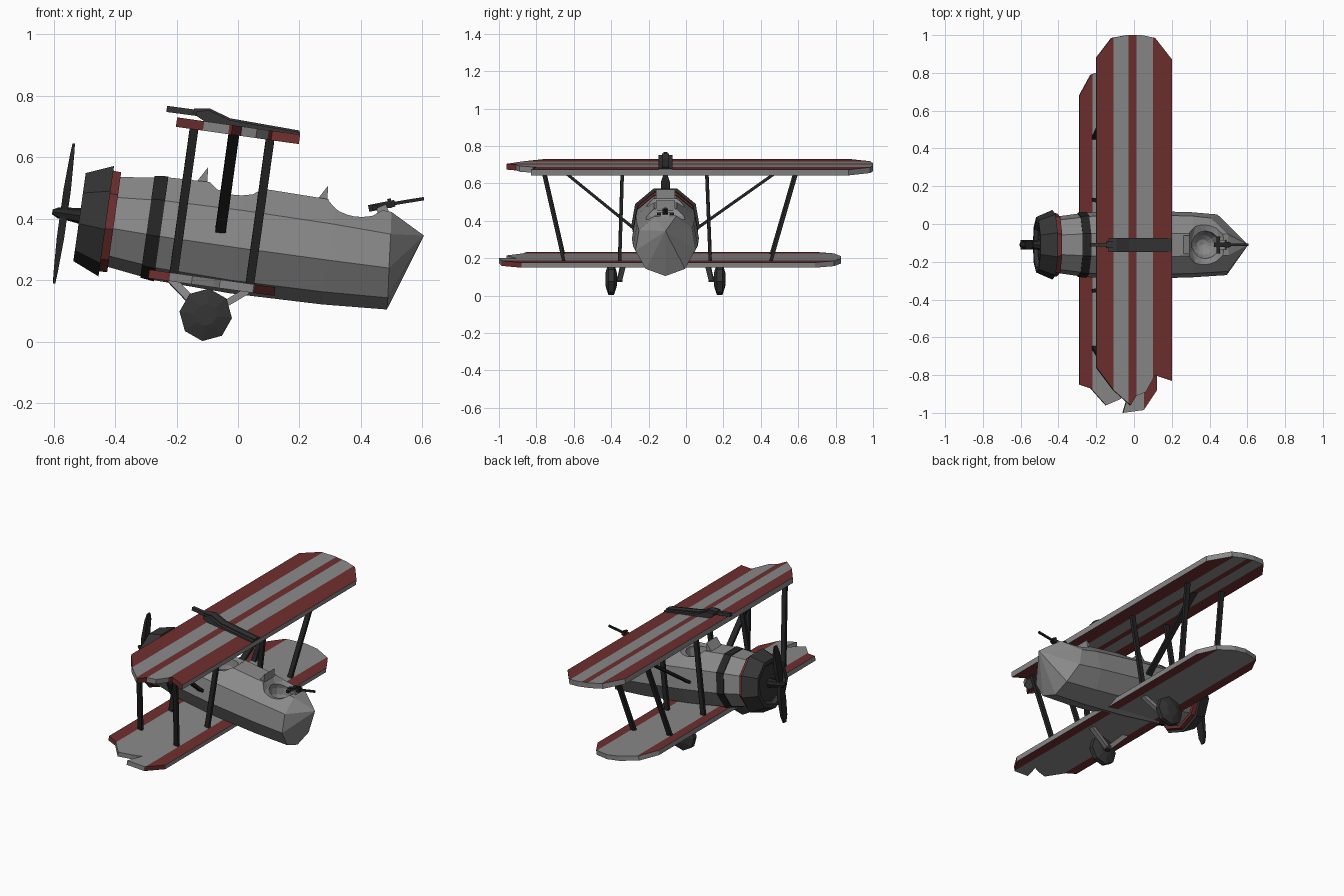
import bpy, bmesh, math
from mathutils import Vector, Matrix

if "Cube" in bpy.data.objects:
    bpy.data.objects.remove(bpy.data.objects["Cube"])


def material(name, r, g, b):
    m = bpy.data.materials.new(name)
    m.use_nodes = True
    m.diffuse_color = (r, g, b, 1)
    m.node_tree.nodes["Principled BSDF"].inputs["Base Color"].default_value = (r, g, b, 1)
    return m


grey = material("grey canvas", 0.25, 0.25, 0.25)
red = material("dark red paint", 0.16, 0.028, 0.028)
iron = material("dark iron", 0.035, 0.035, 0.035)
black = material("black strut", 0.018, 0.018, 0.018)

# The whole craft sits nose up; (s, y, h) is along the body, sideways, and up from its axis
TILT = math.radians(8)
CO, SI = math.cos(TILT), math.sin(TILT)
MID = -0.11
SIDES = 9
FRAME = Matrix.Translation((0, 0, 0.337)) @ Matrix.Rotation(TILT, 4, 'Y')


def finish(name, bm, mats, tilted=True):
    if tilted:
        bm.transform(FRAME)
    bmesh.ops.recalc_face_normals(bm, faces=bm.faces)
    me = bpy.data.meshes.new(name)
    bm.to_mesh(me)
    bm.free()
    ob = bpy.data.objects.new(name, me)
    bpy.context.collection.objects.link(ob)
    for m in mats:
        me.materials.append(m)
    return ob


def skin(bm, rings):
    n = len(rings[0])
    for a, b in zip(rings, rings[1:]):
        for i in range(n):
            bm.faces.new((a[i], a[(i + 1) % n], b[(i + 1) % n], b[i]))


def ring(bm, s, r, sides=SIDES, shift=None):
    verts = []
    for i in range(sides):
        a = -math.pi / 2 + 2 * math.pi * i / sides
        back = shift[i] if shift else 0
        verts.append(bm.verts.new((s + back, MID + r * math.cos(a), r * math.sin(a))))
    return verts


def lathe(name, profile, mat, sides=SIDES):
    bm = bmesh.new()
    rings = [ring(bm, s, r, sides) for s, r in profile]
    skin(bm, rings)
    bm.faces.new(rings[0])
    bm.faces.new(rings[-1])
    return finish(name, bm, [mat])


def bar(name, a, b, wide, thick, mat):
    a, b = Vector(a), Vector(b)
    d = (b - a).normalized()
    ref = Vector((0, 1, 0)) if abs(d.x) > 0.8 else Vector((1, 0, 0))
    u = (ref - d * ref.dot(d)).normalized() * wide / 2
    v = d.cross(u).normalized() * thick / 2
    bm = bmesh.new()
    ends = [[bm.verts.new(p + u * i + v * j) for i, j in ((1, 1), (-1, 1), (-1, -1), (1, -1))]
            for p in (a, b)]
    skin(bm, ends)
    bm.faces.new(ends[0])
    bm.faces.new(ends[1])
    return finish(name, bm, [mat], False)


def slab(name, outline, half, mat):
    """Side profile (s, h) given thickness across the body."""
    bm = bmesh.new()
    sides = [[bm.verts.new((s, MID + k * half, h)) for s, h in outline] for k in (-1, 1)]
    skin(bm, sides)
    bm.faces.new(sides[0])
    bm.faces.new(sides[1])
    return finish(name, bm, [mat])


# Fuselage: nine-sided tube closing to a broken tail point
bm = bmesh.new()
tail_shift = [0.012, 0.01, -0.05, -0.1, -0.02, -0.017, -0.01, 0, 0.01]
rings = [ring(bm, s, r) for s, r in ((-0.42, 0.15), (-0.25, 0.174), (0.0, 0.182), (0.3, 0.176))]
rings.append(ring(bm, 0.5, 0.163, shift=tail_shift))
skin(bm, rings)
bm.faces.new(rings[0])
tip = bm.verts.new((0.598, MID, 0.092))
for i in range(SIDES):
    bm.faces.new((rings[-1][i], rings[-1][(i + 1) % SIDES], tip))
fuselage = finish("fuselage", bm, [grey])


# Cockpits: a dished rim with a deeper well below it
def carve(s, h, size):
    bm = bmesh.new()
    bmesh.ops.create_uvsphere(bm, u_segments=14, v_segments=8, radius=1)
    bm.transform(Matrix.Translation((s, MID, h)) @ Matrix.Diagonal((*size, 1)))
    cutter = finish("cockpit_cutter", bm, [grey])
    cutter.hide_render = True
    mod = fuselage.modifiers.new("cockpit", 'BOOLEAN')
    mod.object = cutter
    mod.solver = 'EXACT'
    bpy.context.view_layer.objects.active = fuselage
    bpy.ops.object.modifier_apply(modifier=mod.name)
    bpy.data.objects.remove(cutter)


carve(-0.03, 0.2, (0.105, 0.2, 0.075))
carve(-0.03, 0.13, (0.075, 0.075, 0.11))
carve(0.365, 0.19, (0.105, 0.2, 0.082))
carve(0.365, 0.1, (0.08, 0.075, 0.1))

# Windscreens
for name, s, h in (("front_windscreen", -0.16, 0.16), ("rear_windscreen", 0.235, 0.155)):
    slab(name, [(s, h), (s + 0.032, h + 0.055), (s + 0.036, h)], 0.05, grey)

# Nose: cowling, trim ring, body band, propeller
lathe("engine_cowling", [(-0.432, 0.14), (-0.432, 0.187), (-0.52, 0.149), (-0.52, 0.125), (-0.5, 0.11)], iron)
lathe("trim_ring", [(-0.436, 0.171), (-0.406, 0.169)], red)
lathe("body_band", [(-0.297, 0.172), (-0.252, 0.178)], black)
lathe("propeller_hub", [(-0.61, 0.008), (-0.59, 0.018), (-0.55, 0.022), (-0.49, 0.03)], black, 8)
for side in (-1, 1):
    bm = bmesh.new()
    blade = []
    for h, w, t in ((0, 0.012, 0.012), (0.08, 0.026, 0.012), (0.19, 0.024, 0.007), (0.23, 0.012, 0.004)):
        blade.append([bm.verts.new((-0.572 + i * t, MID + j * w, side * h))
                      for i, j in ((-1, -1), (1, -1), (1, 1), (-1, 1))])
    skin(bm, blade)
    bm.faces.new(blade[0])
    bm.faces.new(blade[-1])
    finish("propeller_blade", bm, [black])


# Wings: rounded on one tip, torn on the other, striped along the span
def wing(name, outline, base, top, cuts):
    def along(x):
        return (x - SI * (base + top) / 2) / CO

    bm = bmesh.new()
    loops = [[bm.verts.new((along(x), y, h)) for x, y in outline] for h in (base, top)]
    skin(bm, loops)
    for loop in loops:
        bm.faces.new(loop)
    cuts = [along(x) for x in cuts]
    for s in cuts:
        bmesh.ops.bisect_plane(bm, geom=bm.verts[:] + bm.edges[:] + bm.faces[:],
                               plane_co=(s, 0, 0), plane_no=(1, 0, 0))
    bmesh.ops.recalc_face_normals(bm, faces=bm.faces)
    for f in bm.faces:
        c = f.calc_center_median()
        torn = c.y < -0.7 and abs(f.normal.x) < 0.95
        if abs(f.normal.z) > 0.5 or torn:
            f.material_index = (1 + sum(c.x > s for s in cuts)) % 2
    finish(name, bm, [grey, red])


wing("upper_wing",
     [(-0.2, 0.88), (-0.12, 0.985), (-0.04, 1), (0.04, 1), (0.11, 0.985), (0.2, 0.87),
      (0.2, -0.83), (0.11, -0.8), (0.06, -0.89), (0.01, -0.91), (-0.02, -0.96),
      (-0.11, -0.88), (-0.2, -0.76)],
     0.33, 0.361, (-0.112, -0.03, 0.012, 0.098))
wing("lower_wing",
     [(-0.29, 0.68), (-0.23, 0.79), (-0.12, 0.83), (-0.04, 0.83), (0.06, 0.79), (0.12, 0.69),
      (0.12, -0.88), (0.05, -0.985), (-0.06, -1), (-0.03, -0.9), (-0.08, -0.93),
      (-0.15, -0.96), (-0.23, -0.87), (-0.29, -0.85)],
     -0.17, -0.142, (-0.222, 0.052))

# Wing struts: front and rear of each bay, plus diagonal braces to the body
for low, high in ((-0.65, -0.765), (-0.355, -0.34), (0.13, 0.11), (0.45, 0.595)):
    bar("front_strut", (-0.212, low, 0.2), (-0.142, high, 0.7), 0.028, 0.018, black)
    bar("rear_strut", (0.036, low, 0.17), (0.106, high, 0.67), 0.028, 0.018, black)
for low, high in ((-0.28, -0.68), (0.06, 0.52)):
    bar("diagonal_brace", (-0.057, low, 0.36), (-0.012, high, 0.685), 0.034, 0.016, black)

# Gun on the top wing
slab("wing_gun_body", [(0.152, 0.355), (0.152, 0.368), (-0.08, 0.376), (-0.15, 0.398),
                       (-0.19, 0.39), (-0.19, 0.375), (-0.15, 0.355)], 0.037, iron)
slab("wing_gun_ridge", [(0.15, 0.36), (0.15, 0.374), (-0.08, 0.382), (-0.15, 0.405),
                        (-0.2, 0.398), (-0.2, 0.38)], 0.018, iron)
bar("wing_gun_barrel", (-0.232, MID, 0.757), (-0.12, MID, 0.742), 0.02, 0.02, iron)

# Gun at the rear cockpit
bar("rear_gun_mount", (0.485, MID, 0.39), (0.465, MID, 0.44), 0.035, 0.05, grey)
bar("rear_gun_body", (0.425, MID, 0.433), (0.51, MID, 0.45), 0.025, 0.022, black)
bar("rear_gun_barrel", (0.5, MID, 0.448), (0.605, MID, 0.465), 0.011, 0.011, black)
bar("rear_gun_grip", (0.445, MID - 0.045, 0.437), (0.445, MID + 0.045, 0.437), 0.018, 0.014, black)
bar("rear_gun_sight", (0.497, MID, 0.435), (0.491, MID, 0.465), 0.012, 0.03, black)

# Landing gear: tapered eight-sided wheels on V-shaped legs
for side in (-1, 1):
    wy = MID + side * 0.29
    bm = bmesh.new()
    hoops = []
    for off, r in ((-0.03, 0.036), (-0.026, 0.05), (-0.014, 0.086), (0.014, 0.086), (0.026, 0.05), (0.03, 0.036)):
        hoops.append([bm.verts.new((-0.105 + r * math.sin(a), wy + off, 0.087 - r * math.cos(a)))
                      for a in (math.pi * (i / 4 - 0.04) for i in range(8))])
    skin(bm, hoops)
    bm.faces.new(hoops[0])
    bm.faces.new(hoops[-1])
    finish("wheel", bm, [iron], False)
    leg = MID + side * 0.245
    bar("axle", (-0.105, leg - side * 0.015, 0.087), (-0.105, wy, 0.087), 0.03, 0.03, iron)
    for x, z in ((-0.225, 0.21), (0.03, 0.165)):
        bar("wheel_leg", (-0.105, leg, 0.085), (x, leg - side * 0.02, z), 0.026, 0.022, grey)
